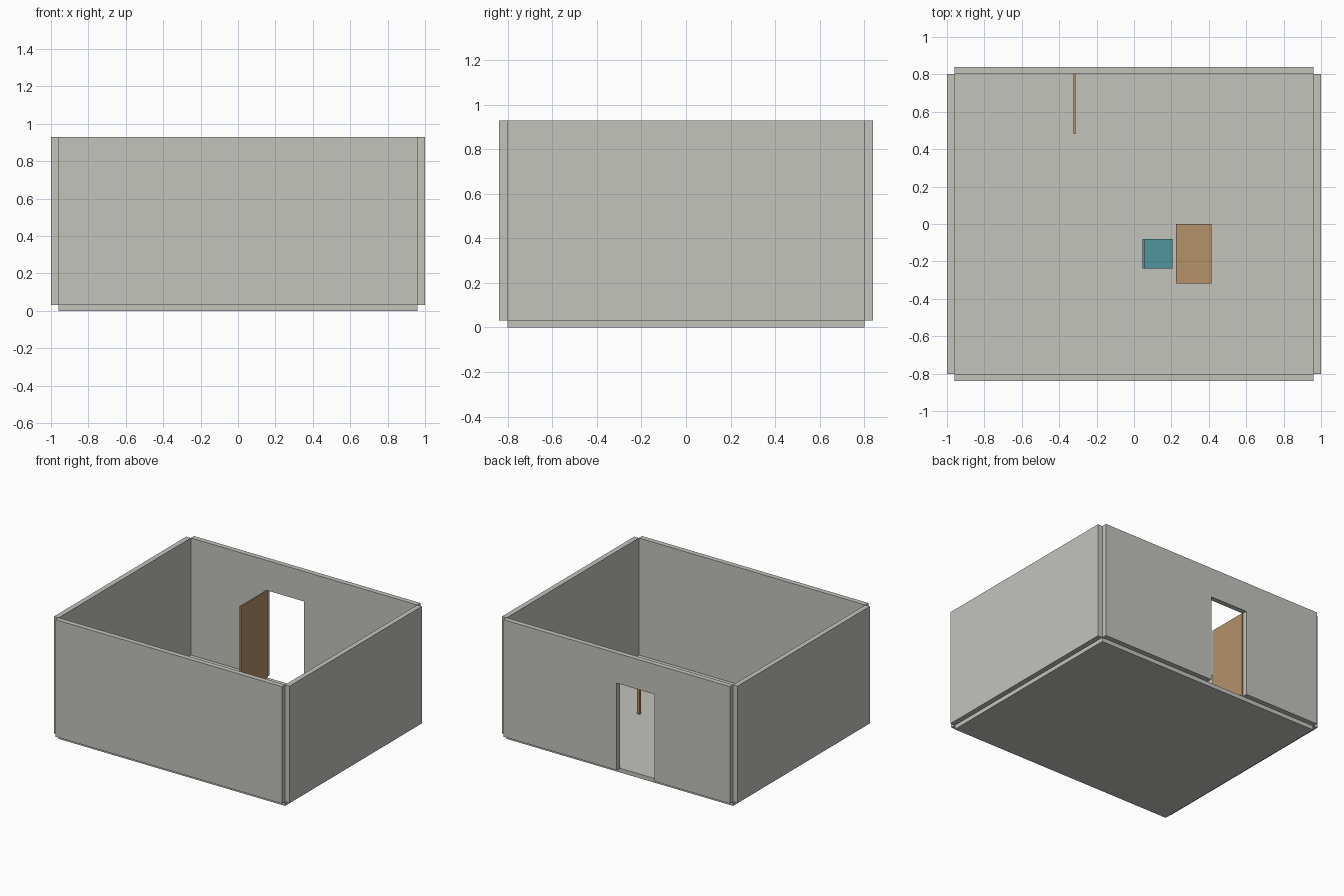
import bpy, bmesh
from mathutils import Vector

cube = bpy.data.objects.get("Cube")
if cube:
    bpy.data.objects.remove(cube, do_unlink=True)


def material(name, rgb):
    m = bpy.data.materials.new(name)
    m.use_nodes = True
    color = (*rgb, 1)
    m.diffuse_color = color
    m.node_tree.nodes["Principled BSDF"].inputs["Base Color"].default_value = color
    return m


PLASTER = material("warm grey plaster", (0.546, 0.546, 0.515))
WOOD = material("light brown wood", (0.456, 0.283, 0.138))
TEAL = material("teal", (0.078, 0.305, 0.337))


def finish(name, bm, mat):
    bmesh.ops.recalc_face_normals(bm, faces=bm.faces)
    mesh = bpy.data.meshes.new(name)
    bm.to_mesh(mesh)
    bm.free()
    mesh.materials.append(mat)
    obj = bpy.data.objects.new(name, mesh)
    bpy.context.collection.objects.link(obj)
    return obj


def box(name, mat, x, y, z):
    """Box from (min, max) pairs on each axis."""
    bm = bmesh.new()
    bmesh.ops.create_cube(bm, size=1)
    for v in bm.verts:
        v.co = Vector([(a + b) / 2 + c * (b - a) for (a, b), c in zip((x, y, z), v.co)])
    return finish(name, bm, mat)


def legs(name, mat, x, y, z, t):
    """Four square legs flush with the corners of a rectangle."""
    for side, lx in (("left", (x[1] - t, x[1])), ("right", (x[0], x[0] + t))):
        for end, ly in (("front", (y[0], y[0] + t)), ("back", (y[1] - t, y[1]))):
            box(f"{name}_{end}_{side}_leg", mat, lx, ly, z)


# Room dimensions
HX, HY = 0.961, 0.801
WALL = 0.039
FLOOR, TOP = 0.032, 0.93
DOOR_X = (-0.32, 0.0)
DOOR_TOP = 0.70

# Floor and plain walls
box("floor", PLASTER, (-HX, HX), (-HY, HY), (0, FLOOR))
box("front_wall", PLASTER, (-HX, HX), (-HY - WALL, -HY), (FLOOR, TOP))
box("left_wall", PLASTER, (HX, HX + WALL), (-HY, HY), (FLOOR, TOP))
box("right_wall", PLASTER, (-HX - WALL, -HX), (-HY, HY), (FLOOR, TOP))

# Back wall with a doorway, extruded from its outline
outline = [(-HX, FLOOR), (DOOR_X[0], FLOOR), (DOOR_X[0], DOOR_TOP), (DOOR_X[1], DOOR_TOP),
           (DOOR_X[1], FLOOR), (HX, FLOOR), (HX, TOP), (-HX, TOP)]
bm = bmesh.new()
face = bm.faces.new([bm.verts.new((x, HY, z)) for x, z in outline])
extruded = bmesh.ops.extrude_face_region(bm, geom=[face])["geom"]
bmesh.ops.translate(bm, vec=(0, WALL, 0),
                    verts=[g for g in extruded if isinstance(g, bmesh.types.BMVert)])
finish("back_wall", bm, PLASTER)

# Door standing open into the room
box("door", WOOD, (-0.323, -0.312), (0.482, HY), (FLOOR, DOOR_TOP))

# Desk
DESK_X, DESK_Y, DESK_TOP = (0.224, 0.415), (-0.318, 0.0), 0.272
box("desk_top", WOOD, DESK_X, DESK_Y, (DESK_TOP - 0.014, DESK_TOP))
legs("desk", WOOD, DESK_X, DESK_Y, (FLOOR, DESK_TOP - 0.014), 0.02)

# Chair facing the desk
CHAIR_X, CHAIR_Y, SEAT = (0.046, 0.205), (-0.238, -0.079), 0.176
box("chair_seat", TEAL, CHAIR_X, CHAIR_Y, (SEAT - 0.014, SEAT))
box("chair_back", TEAL, (CHAIR_X[0], CHAIR_X[0] + 0.013), CHAIR_Y, (SEAT, 0.32))
legs("chair", TEAL, CHAIR_X, CHAIR_Y, (FLOOR, SEAT - 0.014), 0.014)
